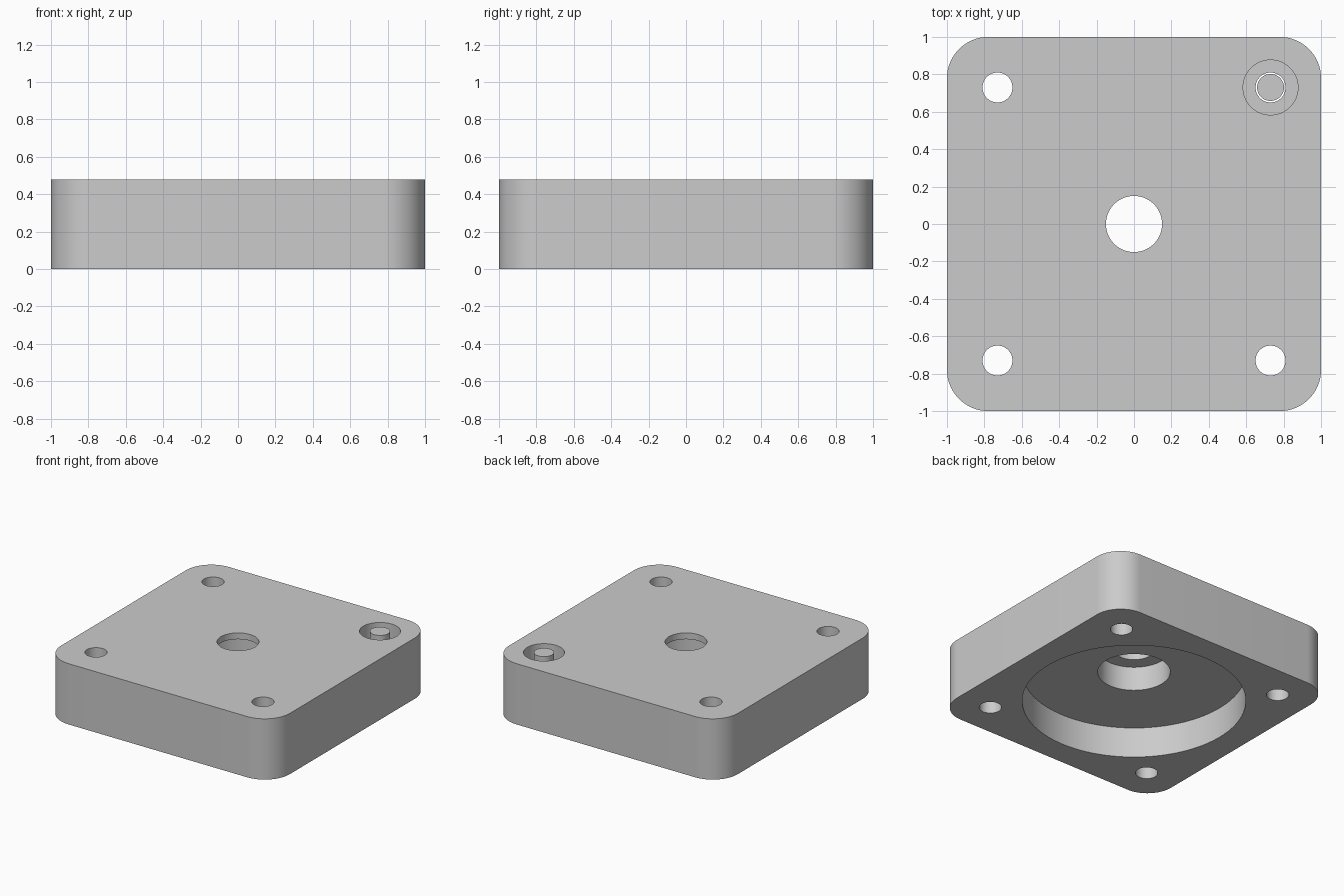
import bpy
import math

cube = bpy.data.objects.get("Cube")
if cube:
    bpy.data.objects.remove(cube, do_unlink=True)

HEIGHT = 0.48
CORNER = 0.22
HOLE = 0.73       # screw hole offset from the centre
HOLE_R = 0.08
BORE_FLOOR = 0.32
OVER = 0.1        # cutter overshoot

grey = bpy.data.materials.new("light grey")
grey.use_nodes = True
colour = (0.6, 0.6, 0.6, 1)
grey.diffuse_color = colour
grey.node_tree.nodes["Principled BSDF"].inputs["Base Color"].default_value = colour


def prism(name, outline, z0, z1):
    """Extrude a closed outline from z0 to z1."""
    n = len(outline)
    verts = [(x, y, z) for z in (z0, z1) for x, y in outline]
    faces = [list(range(n))[::-1], list(range(n, 2 * n))]
    faces += [[i, (i + 1) % n, n + (i + 1) % n, n + i] for i in range(n)]
    mesh = bpy.data.meshes.new(name)
    mesh.from_pydata(verts, [], faces)
    mesh.materials.append(grey)
    obj = bpy.data.objects.new(name, mesh)
    bpy.context.collection.objects.link(obj)
    return obj


def arc(x, y, r, start, sweep, steps):
    angles = [start + sweep * i / steps for i in range(steps + 1)]
    return [(x + r * math.cos(a), y + r * math.sin(a)) for a in angles]


def cylinder(name, x, y, r, z0, z1, sides=64):
    return prism(name, arc(x, y, r, 0, math.tau, sides)[:-1], z0, z1)


def activate(obj):
    bpy.ops.object.select_all(action='DESELECT')
    obj.select_set(True)
    bpy.context.view_layer.objects.active = obj


# Square plate with rounded corners
inner = 1 - CORNER
outline = []
for i, (sx, sy) in enumerate([(1, 1), (-1, 1), (-1, -1), (1, -1)]):
    outline += arc(sx * inner, sy * inner, CORNER, i * math.pi / 2, math.pi / 2, 16)
body = prism("mounting_plate", outline, 0, HEIGHT)

# Underside recess, bearing seat and shaft hole
cutters = [
    cylinder("recess_cutter", 0, 0, 0.8, -OVER, 0.24, 128),
    cylinder("seat_cutter", 0, 0, 0.26, -OVER, 0.43),
    cylinder("shaft_cutter", 0, 0, 0.15, -OVER, HEIGHT + OVER),
]

# Corner screw holes, one of them counterbored
for sx in (-1, 1):
    for sy in (-1, 1):
        cutters.append(cylinder("screw_cutter", sx * HOLE, sy * HOLE, HOLE_R,
                                -OVER, HEIGHT + OVER))
cutters.append(cylinder("counterbore_cutter", HOLE, HOLE, 0.147,
                        BORE_FLOOR, HEIGHT + OVER))

activate(body)
for cutter in cutters:
    cutter.hide_render = True
    cut = body.modifiers.new("cut", 'BOOLEAN')
    cut.operation = 'DIFFERENCE'
    cut.solver = 'EXACT'
    cut.object = cutter
    bpy.ops.object.modifier_apply(modifier=cut.name)
    bpy.data.objects.remove(cutter, do_unlink=True)

# Loose pin standing in the counterbore
pin = cylinder("support_pin", HOLE, HOLE, 0.072, BORE_FLOOR, HEIGHT)

for obj in (body, pin):
    activate(obj)
    bpy.ops.object.shade_smooth_by_angle(angle=math.radians(30))
